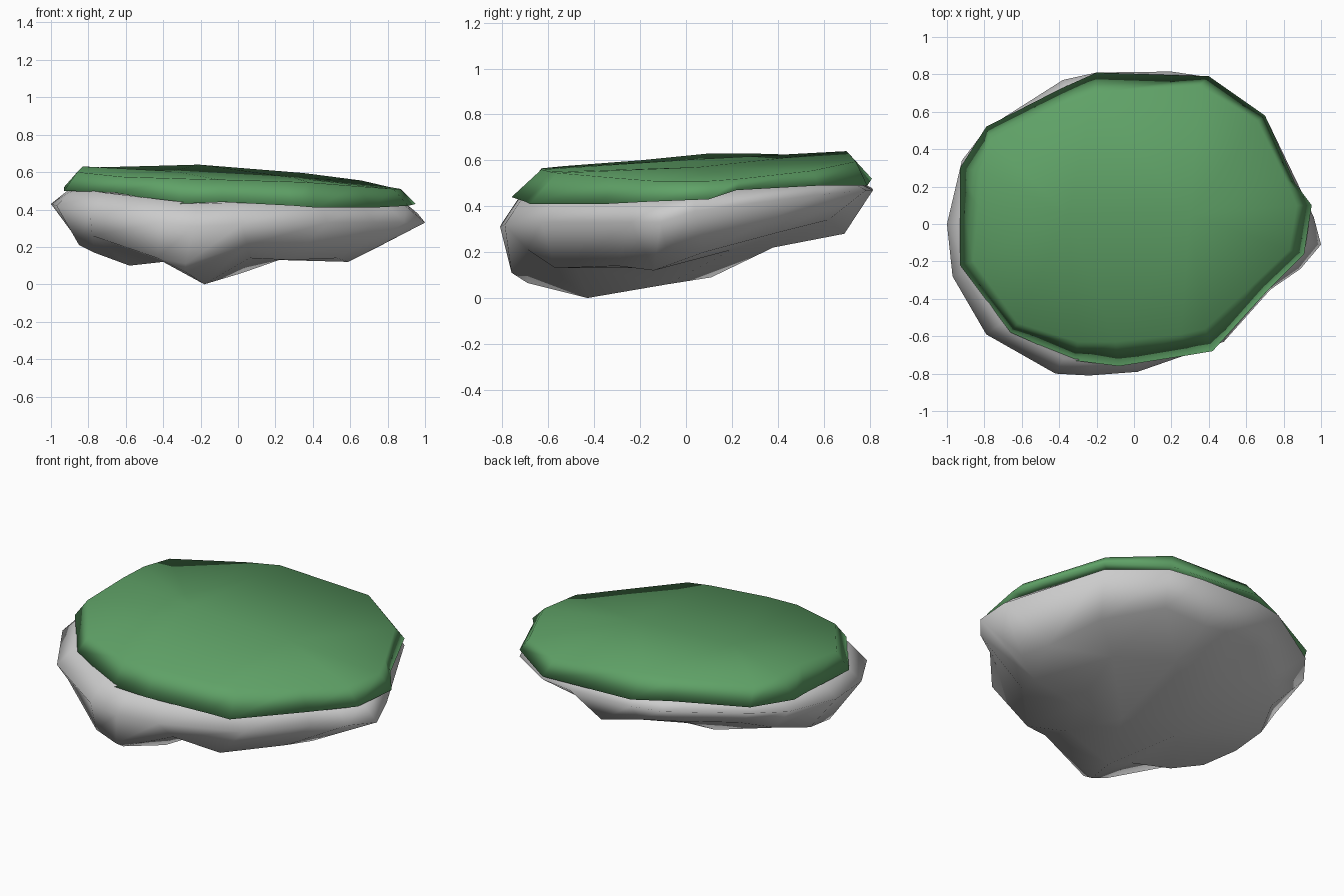
import bpy, bmesh
from mathutils import Vector
from mathutils.geometry import delaunay_2d_cdt


def cap(bm, ring, inner, up):
    """Close a ring with triangles running through inner points."""
    verts = ring + [bm.verts.new(p) for p in inner]
    flat = [Vector(v.co.xy) for v in verts]
    out = delaunay_2d_cdt(flat, [], [list(range(len(ring)))], 1, 1e-6)
    origin = [o[0] for o in out[3]]
    for f in out[2]:
        f = f if up else f[::-1]
        bm.faces.new([verts[origin[i]] for i in f])


def shell(name, rings, bottom_pts, top_pts):
    """Loft rings from bottom to top, then cap both ends."""
    bm = bmesh.new()
    vr = [[bm.verts.new(p) for p in r] for r in rings]
    n = len(vr[0])
    for a, b in zip(vr, vr[1:]):
        for i in range(n):
            j = (i + 1) % n
            bm.faces.new((a[i], a[j], b[j], b[i]))
    cap(bm, vr[0], bottom_pts, False)
    cap(bm, vr[-1], top_pts, True)
    bmesh.ops.recalc_face_normals(bm, faces=bm.faces)
    for f in bm.faces:
        f.smooth = True
    me = bpy.data.meshes.new(name)
    bm.to_mesh(me)
    bm.free()
    ob = bpy.data.objects.new(name, me)
    bpy.context.collection.objects.link(ob)
    return ob


# Rock: widest rim, lower shoulder and underside bumps
rim = [(-1, 0, .43), (-.97, -.28, .42), (-.79, -.59, .38), (-.42, -.8, .33),
       (-.24, -.81, .31), (.02, -.79, .32), (.48, -.63, .33), (.73, -.35, .33),
       (.89, -.24, .33), (1, -.11, .33), (.96, .04, .38), (.7, .58, .45),
       (.4, .785, .47), (.2, .815, .47), (-.2, .81, .48), (-.38, .77, .48),
       (-.79, .51, .48), (-.92, .34, .46)]
shoulder = [(-.86, .05, .24), (-.85, -.15, .21), (-.78, -.5, .26), (-.43, -.73, .14),
            (-.28, -.76, .11), (.05, -.69, .21), (.28, -.57, .13), (.53, -.3, .14),
            (.59, -.14, .12), (.73, -.08, .19), (.68, .08, .2), (.55, .38, .28),
            (.3, .62, .34), (.08, .69, .28), (-.15, .66, .33), (-.35, .6, .35),
            (-.62, .38, .33), (-.77, .25, .29)]
bumps = [(-.18, -.43, 0), (-.28, -.69, .065), (-.58, -.38, .1), (-.77, -.33, .17),
         (-.43, -.13, .15), (-.4, -.5, .12), (.02, -.08, .06), (-.27, .11, .09),
         (.22, -.22, .13), (.02, .38, .22), (.32, .2, .21), (-.3, .38, .24),
         (.06, -.48, .14)]
neck = [(x * .9, y * .9, z + .08 - .05 * y) for x, y, z in rim]
shell("rock_base", [shoulder, rim, neck], bumps, [])

# Grass: overhanging lower edge and bevelled, tilted top
edge = [(-.93, .2, .52), (-.93, -.22, .5), (-.66, -.58, .49), (-.32, -.73, .43),
        (-.08, -.76, .44), (.3, -.7, .42), (.42, -.68, .41), (.72, -.35, .41),
        (.91, -.16, .42), (.95, .1, .43), (.86, .22, .47), (.7, .58, .49),
        (.4, .79, .49), (-.2, .81, .52), (-.4, .72, .53), (-.79, .52, .52),
        (-.93, .3, .52)]
crown = [(-.83, .1, .63), (-.86, -.2, .6), (-.62, -.53, .575), (-.3, -.63, .565),
         (-.1, -.63, .56), (.25, -.59, .55), (.38, -.56, .545), (.63, -.33, .525),
         (.83, -.14, .51), (.87, .1, .51), (.81, .24, .52), (.66, .55, .555),
         (.35, .74, .595), (-.21, .7, .64), (-.38, .64, .635), (-.77, .45, .625),
         (-.82, .28, .63)]
under = [(x * .9, y * .9, z + .01) for x, y, z in edge]
grass = shell("grass_top", [under, edge, crown], [], [(-.35, .05, .605), (.3, .05, .57)])

green = bpy.data.materials.new("grass_green")
green.diffuse_color = (.115, .36, .135, 1)
grass.data.materials.append(green)
